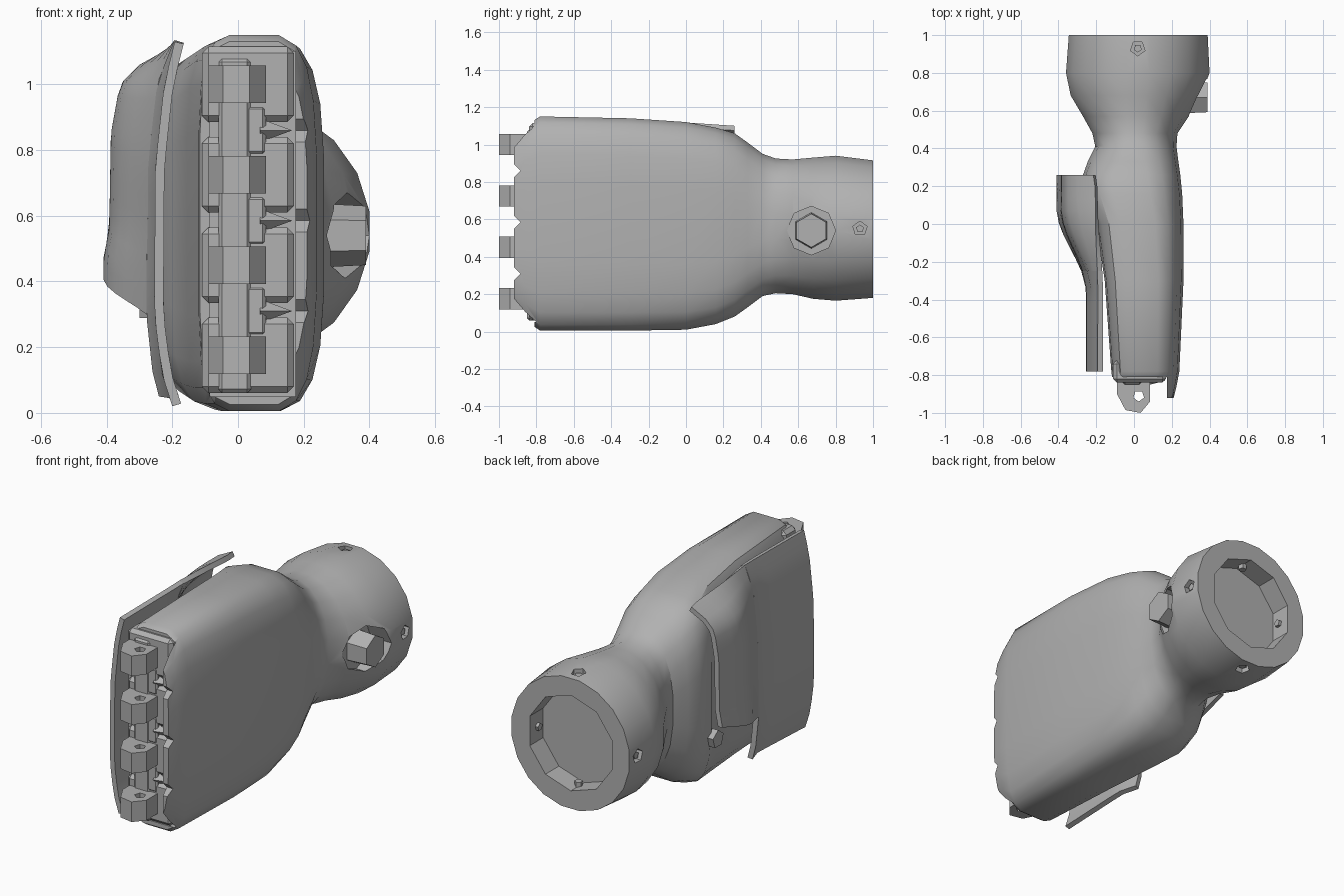
import bpy, bmesh, math
from mathutils import Vector, Matrix

cube = bpy.data.objects.get("Cube")
if cube:
    bpy.data.objects.remove(cube, do_unlink=True)

GREY = (0.44, 0.44, 0.44, 1)
grey = bpy.data.materials.new("plain_grey")
grey.use_nodes = True
grey.diffuse_color = GREY
grey.node_tree.nodes["Principled BSDF"].inputs["Base Color"].default_value = GREY


def make(name, bm):
    bmesh.ops.recalc_face_normals(bm, faces=bm.faces)
    mesh = bpy.data.meshes.new(name)
    bm.to_mesh(mesh)
    bm.free()
    mesh.materials.append(grey)
    ob = bpy.data.objects.new(name, mesh)
    bpy.context.collection.objects.link(ob)
    return ob


def box(name, lo, hi, bevel=0):
    lo, hi = Vector(lo), Vector(hi)
    bm = bmesh.new()
    bmesh.ops.create_cube(bm, size=1, matrix=Matrix.Translation((lo + hi) / 2) @ Matrix.Diagonal((*(hi - lo), 1)))
    if bevel:
        bmesh.ops.bevel(bm, geom=bm.edges[:], offset=bevel, segments=1, affect='EDGES')
    return make(name, bm)


def rod(name, a, b, r1, r2=None, sides=6):
    a, b = Vector(a), Vector(b)
    turn = (b - a).to_track_quat('Z', 'Y').to_matrix().to_4x4()
    bm = bmesh.new()
    bmesh.ops.create_cone(bm, cap_ends=True, segments=sides, radius1=r1, radius2=r1 if r2 is None else r2,
                          depth=(b - a).length, matrix=Matrix.Translation((a + b) / 2) @ turn)
    return make(name, bm)


def apply_all(ob):
    bpy.context.view_layer.objects.active = ob
    for mod in ob.modifiers[:]:
        bpy.ops.object.modifier_apply(modifier=mod.name)


def cut(ob, cutters):
    for c in cutters:
        mod = ob.modifiers.new("cut", 'BOOLEAN')
        mod.operation, mod.object, mod.solver = 'DIFFERENCE', c, 'EXACT'
    apply_all(ob)
    for c in cutters:
        bpy.data.objects.remove(c, do_unlink=True)


def smooth(ob, angle):
    bpy.ops.object.select_all(action='DESELECT')
    ob.select_set(True)
    bpy.context.view_layer.objects.active = ob
    bpy.ops.object.shade_smooth_by_angle(angle=math.radians(angle))


def interp(points, t):
    for (a, u), (b, v) in zip(points, points[1:]):
        if t <= b:
            return u + (v - u) * max(0, (t - a) / (b - a))
    return points[-1][1]


# Palm and wrist: rounded sections (y, left, right, bottom, top, squareness)
SECTIONS = [
    (-.92, -.08, .21, .12, 1.04, 5), (-.86, -.11, .225, .06, 1.10, 5),
    (-.78, -.12, .24, .005, 1.15, 5), (-.3, -.155, .262, .005, 1.14, 5),
    (0, -.2, .262, .01, 1.12, 4.5), (.16, -.27, .255, .04, 1.09, 3.8),
    (.26, -.27, .245, .08, 1.06, 3.3), (.33, -.245, .235, .13, 1.01, 2.9),
    (.41, -.205, .225, .19, .95, 2.5), (.48, -.22, .23, .205, .925, 2.2),
    (.57, -.27, .29, .20, .92, 2.1), (.68, -.335, .355, .175, .93, 2),
    (.80, -.36, .40, .165, .94, 2), (1, -.345, .39, .18, .915, 2)]
SIDES = 20
bm = bmesh.new()
rings = []
for y, x0, x1, z0, z1, square in SECTIONS:
    ring = []
    for i in range(SIDES):
        a = 2 * math.pi * (i + .5) / SIDES
        c, s = math.cos(a), math.sin(a)
        # The palm side is rounder than the covered side
        n = min(square, 3.6) if c > 0 else square
        k = math.cos(math.pi / SIDES) ** (-2 / n)
        px = math.copysign(abs(c) ** (2 / n), c) * k
        pz = math.copysign(abs(s) ** (2 / n), s) * k
        ring.append(bm.verts.new(((x0 + x1) / 2 + px * (x1 - x0) / 2, y, (z0 + z1) / 2 + pz * (z1 - z0) / 2)))
    rings.append(ring)
for r, q in zip(rings, rings[1:]):
    for i in range(SIDES):
        j = (i + 1) % SIDES
        bm.faces.new((r[i], r[j], q[j], q[i]))
bm.faces.new(rings[0])
bm.faces.new(rings[-1])
body = make("palm_and_wrist", bm)

# Knuckle cavity, side lip notches, wrist cup, screw holes and pivot recess
FINGERS = [.175, .45, .725, 1.0]
GAPS = [.31, .585, .86]
WX, WZ = .02, .55
cutters = [box("front_trim", (-.5, -1.2, -.2), (.17, -.81, 1.4)),
           box("cavity", (-.085, -1.1, .05), (.175, -.74, 1.1)),
           rod("cup", (WX, .88, WZ), (WX, 1.2, WZ), .27, sides=10),
           rod("pivot_recess", (.27, .67, .54), (.6, .67, .54), .13, sides=8)]
cutters += [rod("notch", (.1, -.93, z), (.4, -.93, z), .045, sides=4) for z in GAPS]
for dx, dz in ((1, 0), (-1, 0), (0, 1), (0, -1)):
    cutters.append(rod("screw_hole", (WX + dx * .33, .93, WZ + dz * .33),
                       (WX + dx * .5, .93, WZ + dz * .5), .04, sides=5))
cut(body, cutters)
smooth(body, 32)

# Screws seated in the wrist, and the hexagonal side pivot
for dx, dz in ((1, 0), (-1, 0), (0, 1), (0, -1)):
    rod("wrist_screw", (WX + dx * .24, .93, WZ + dz * .24), (WX + dx * .36, .93, WZ + dz * .36), .022, sides=5)
rod("side_pivot", (.2, .67, .54), (.39, .67, .54), .1, .09, 6)

# Knuckle sockets with finger pegs
PEG = [(-.09, -.76), (.085, -.76), (.085, -.94), (.035, -1), (-.045, -.985), (-.09, -.9)]
for z in FINGERS:
    box("knuckle_socket", (-.11, -.84, z - .115), (.17, -.72, z + .115), .02)
    bm = bmesh.new()
    face = bm.faces.new([bm.verts.new((x, y, z - .057)) for x, y in PEG])
    up = bmesh.ops.extrude_face_region(bm, geom=[face])["geom"]
    bmesh.ops.translate(bm, vec=(0, 0, .114), verts=[v for v in up if isinstance(v, bmesh.types.BMVert)])
    peg = make("finger_peg", bm)
    cut(peg, [rod("peg_hole", (.025, -.91, z - .2), (.025, -.91, z + .2), .03, sides=5)])

# Bar joining the knuckles, and the pointed dividers
box("knuckle_bar", (-.06, -.85, .06), (.04, -.74, 1.08), .012)
for z in GAPS:
    box("bar_spacer", (-.025, -.845, z - .075), (.085, -.75, z + .075), .01)
    rod("divider_spike", (.07, -.82, z), (.165, -.83, z), .035, 0, 4)

# Back-of-hand cover: flat front panel and raised rear panel
FLAT = [(.02, -.2), (.12, -.232), (.3, -.255), (.75, -.252), (1.0, -.225), (1.14, -.19)]
RAISED = [(.3, -.41), (.47, -.41), (.56, -.392), (.85, -.387), (1.0, -.36), (1.06, -.3), (1.105, -.205)]


def cover(name, y0, y1, low0, low1, high0, high1, cols, rows=14):
    bm = bmesh.new()
    grid = []
    for i in range(cols + 1):
        t = i / cols
        y = y0 + (y1 - y0) * t
        s = min(1, max(0, (y + .36) / .44))
        s = s * s * (3 - 2 * s)
        low, high = low0 + (low1 - low0) * t, high0 + (high1 - high0) * t
        col = []
        for j in range(rows + 1):
            z = low + (high - low) * j / rows
            x = interp(FLAT, z) * (1 - s) + interp(RAISED, z) * s
            col.append(bm.verts.new((x, y, z)))
        grid.append(col)
    for a, b in zip(grid, grid[1:]):
        for j in range(rows):
            bm.faces.new((a[j], b[j], b[j + 1], a[j + 1]))
    ob = make(name, bm)
    # Thicken towards the palm whichever way the sheet faces
    inward = -1 if ob.data.polygons[0].normal.x < 0 else 1
    mod = ob.modifiers.new("thickness", 'SOLIDIFY')
    mod.thickness, mod.offset = .028, inward
    apply_all(ob)
    smooth(ob, 30)


cover("front_cover_panel", -.78, -.25, .02, .05, 1.13, 1.135, 6)
cover("rear_cover_panel", -.25, .26, .3, .47, 1.135, 1.1, 8)

# Mount under the cover's lower edge
rod("lower_mount", (-.3, .14, .33), (-.2, .14, .33), .05, sides=5)
